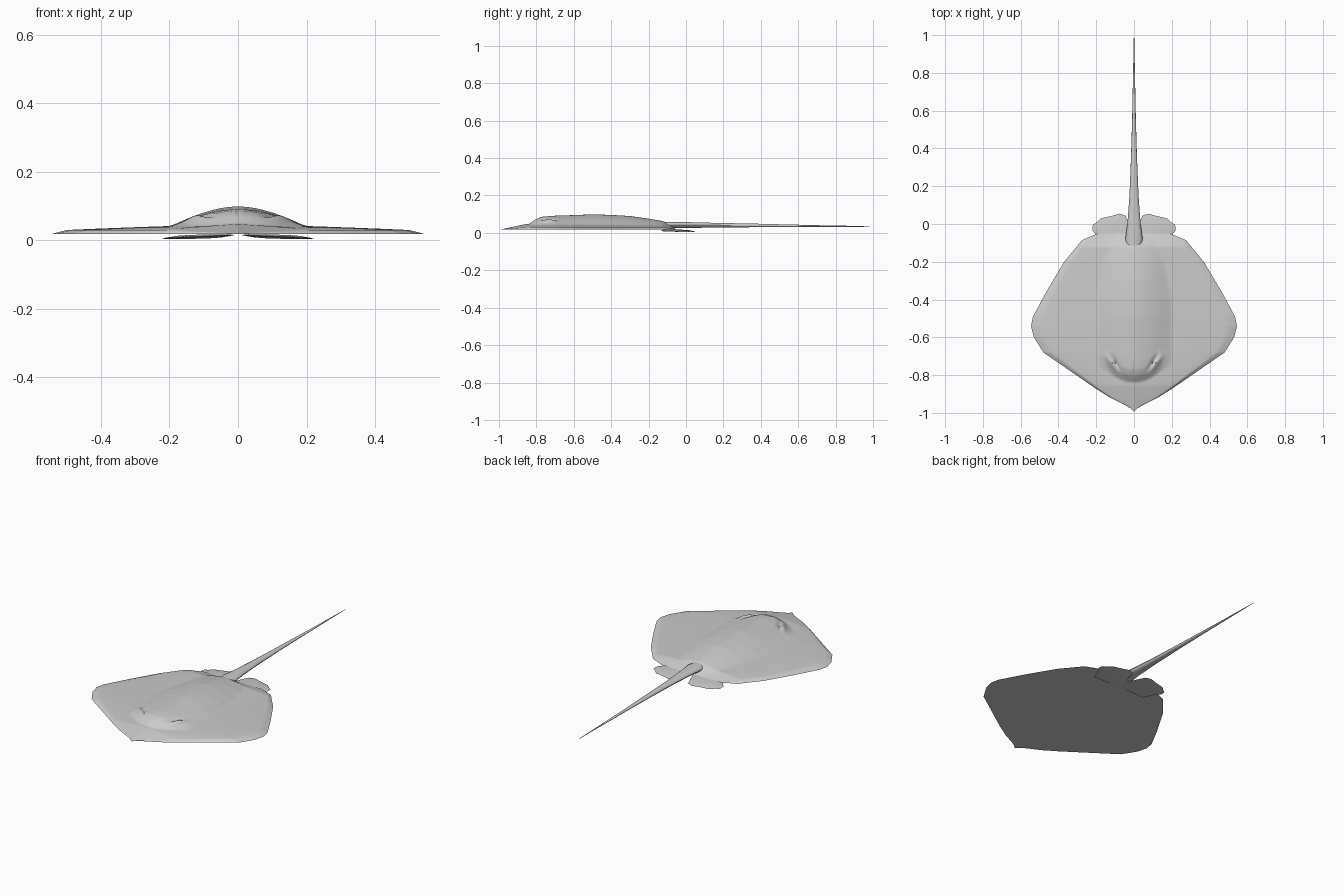
import bpy, bmesh, math

if "Cube" in bpy.data.objects:
    bpy.data.objects.remove(bpy.data.objects["Cube"])

skin = bpy.data.materials.new("grey_skin")
skin.diffuse_color = (0.6, 0.6, 0.6, 1)
skin.use_nodes = True
skin.node_tree.nodes["Principled BSDF"].inputs["Base Color"].default_value = skin.diffuse_color


def interp(points, v):
    """Linear lookup in a list of (key, value) pairs."""
    if v <= points[0][0]:
        return points[0][1]
    for (a, fa), (b, fb) in zip(points, points[1:]):
        if v <= b:
            return fa + (fb - fa) * (v - a) / (b - a)
    return points[-1][1]


def finish(bm, name, angle=40):
    bmesh.ops.remove_doubles(bm, verts=bm.verts, dist=0.00005)
    bmesh.ops.recalc_face_normals(bm, faces=bm.faces)
    mesh = bpy.data.meshes.new(name)
    bm.to_mesh(mesh)
    bm.free()
    ob = bpy.data.objects.new(name, mesh)
    bpy.context.collection.objects.link(ob)
    mesh.materials.append(skin)
    bpy.ops.object.select_all(action='DESELECT')
    ob.select_set(True)
    bpy.context.view_layer.objects.active = ob
    bpy.ops.object.shade_smooth_by_angle(angle=math.radians(angle))
    return ob


# Disc: half width, hump height and hump half width along the length
WIDTH = [(-0.993, 0.002), (-0.975, 0.02), (-0.96, 0.045), (-0.92, 0.125), (-0.87, 0.205),
         (-0.68, 0.48), (-0.60, 0.53), (-0.54, 0.545), (-0.49, 0.535), (-0.36, 0.465),
         (-0.20, 0.37), (-0.14, 0.32), (-0.085, 0.275), (-0.05, 0.19)]
HUMP = [(-0.84, 0.0), (-0.82, 0.014), (-0.80, 0.028), (-0.77, 0.039), (-0.72, 0.043),
        (-0.60, 0.047), (-0.50, 0.051), (-0.40, 0.048), (-0.30, 0.042), (-0.20, 0.028),
        (-0.14, 0.018), (-0.05, 0.0)]
HUMP_W = [(-0.84, 0.17), (-0.70, 0.20), (-0.40, 0.20), (-0.20, 0.16), (-0.05, 0.09)]
BASE = 0.018


def gauss(d, w):
    return math.exp(-(d / w) ** 2)


def top_height(x, y, t):
    ax, at = abs(x), abs(t)
    fade = min(1, max(0, (-0.05 - y) / 0.07)) * min(1, (y + 0.993) / 0.14)
    wing = fade * (0.009 * min(1, (1 - at) * 12) + 0.021 * (1 - at) ** 0.8)
    u = min(1, ax / interp(HUMP_W, y))
    front = y - 3 * min(ax, 0.15) ** 2 if y < -0.65 else y
    hump = interp(HUMP, front) * (1 - u * u) ** 1.2
    # eye bulge with the curved slit behind it, and the snout crease
    slit_x = 0.125 - 0.6 * max(0, -0.70 - y)
    span = gauss(y + 0.73, 0.035)
    detail = 0.010 * gauss(ax - slit_x - 0.016, 0.014) * span
    detail -= 0.012 * gauss(ax - slit_x + 0.006, 0.010) * span
    detail -= 0.004 * gauss(ax, 0.006) * gauss(y + 0.775, 0.035)
    return BASE + wing + hump + detail * min(1, (1 - at) * 5)


ROWS, HALF = 110, 46
ys = sorted(set([-0.993 + 0.943 * i / ROWS for i in range(ROWS + 1)] + [w[0] for w in WIDTH]))
ys = [y for i, y in enumerate(ys) if i == 0 or y - ys[i - 1] > 0.0005]
bm = bmesh.new()
grid = []
for y in ys:
    row = []
    for j in range(-HALF, HALF + 1):
        t = math.copysign((abs(j) / HALF) ** 1.25, j)
        x = t * interp(WIDTH, y)
        end = y in (ys[0], ys[-1]) or abs(j) == HALF
        row.append(bm.verts.new((x, y, BASE if end else top_height(x, y, t))))
    grid.append(row)
for r0, r1 in zip(grid, grid[1:]):
    for j in range(2 * HALF):
        bm.faces.new((r0[j], r0[j + 1], r1[j + 1], r1[j]))
# flat belly sharing the rim
rim = grid[0] + [r[-1] for r in grid[1:-1]] + grid[-1][::-1] + [r[0] for r in grid[-2:0:-1]]
belly = bm.faces.new(rim[::-1])
bmesh.ops.triangulate(bm, faces=[belly])
finish(bm, "body_disc", 55)

# Tail: tapering loft of (y, half width, centre height, half height)
TAIL = [(-0.16, 0.022, 0.045, 0.012), (-0.08, 0.046, 0.042, 0.017), (0.0, 0.035, 0.042, 0.016),
        (0.15, 0.024, 0.041, 0.013), (0.35, 0.016, 0.040, 0.010), (0.55, 0.010, 0.038, 0.007),
        (0.75, 0.006, 0.036, 0.004), (0.90, 0.003, 0.035, 0.0025), (1.0, 0.001, 0.034, 0.001)]
SIDES = 14
bm = bmesh.new()
rings = [[bm.verts.new((w * math.cos(a), y, z + h * math.sin(a)))
          for a in (2 * math.pi * k / SIDES for k in range(SIDES))] for y, w, z, h in TAIL]
for a, b in zip(rings, rings[1:]):
    for k in range(SIDES):
        n = (k + 1) % SIDES
        bm.faces.new((a[k], a[n], b[n], b[k]))
bm.faces.new(rings[0])
bm.faces.new(rings[-1])
finish(bm, "tail")

# Pelvic fins: thin lens-shaped lobes drooping behind the disc
FIN = [(0.01, -0.13), (0.17, -0.13), (0.20, -0.06), (0.22, -0.035), (0.218, -0.005),
       (0.195, 0.01), (0.175, 0.03), (0.12, 0.042), (0.075, 0.055), (0.045, 0.045),
       (0.03, 0.01), (0.01, -0.05)]


def fin_height(x, y):
    return max(0.001, 0.016 - 0.04 * x - 0.05 * max(0, y + 0.06))


for side, label in ((-1, "left"), (1, "right")):
    bm = bmesh.new()
    cx, cy = 0.11, -0.04

    def ring(scale, lift):
        out = []
        for x, y in FIN:
            px, py = cx + (x - cx) * scale, cy + (y - cy) * scale
            out.append(bm.verts.new((side * px, py, max(0, fin_height(px, py) + lift))))
        return out
    edge = ring(1, 0)
    for lift in (0.005, -0.003):
        inner = ring(0.65, lift)
        for k in range(len(FIN)):
            n = (k + 1) % len(FIN)
            bm.faces.new((edge[k], edge[n], inner[n], inner[k]))
        bm.faces.new(inner)
    finish(bm, label + "_pelvic_fin", 35)
